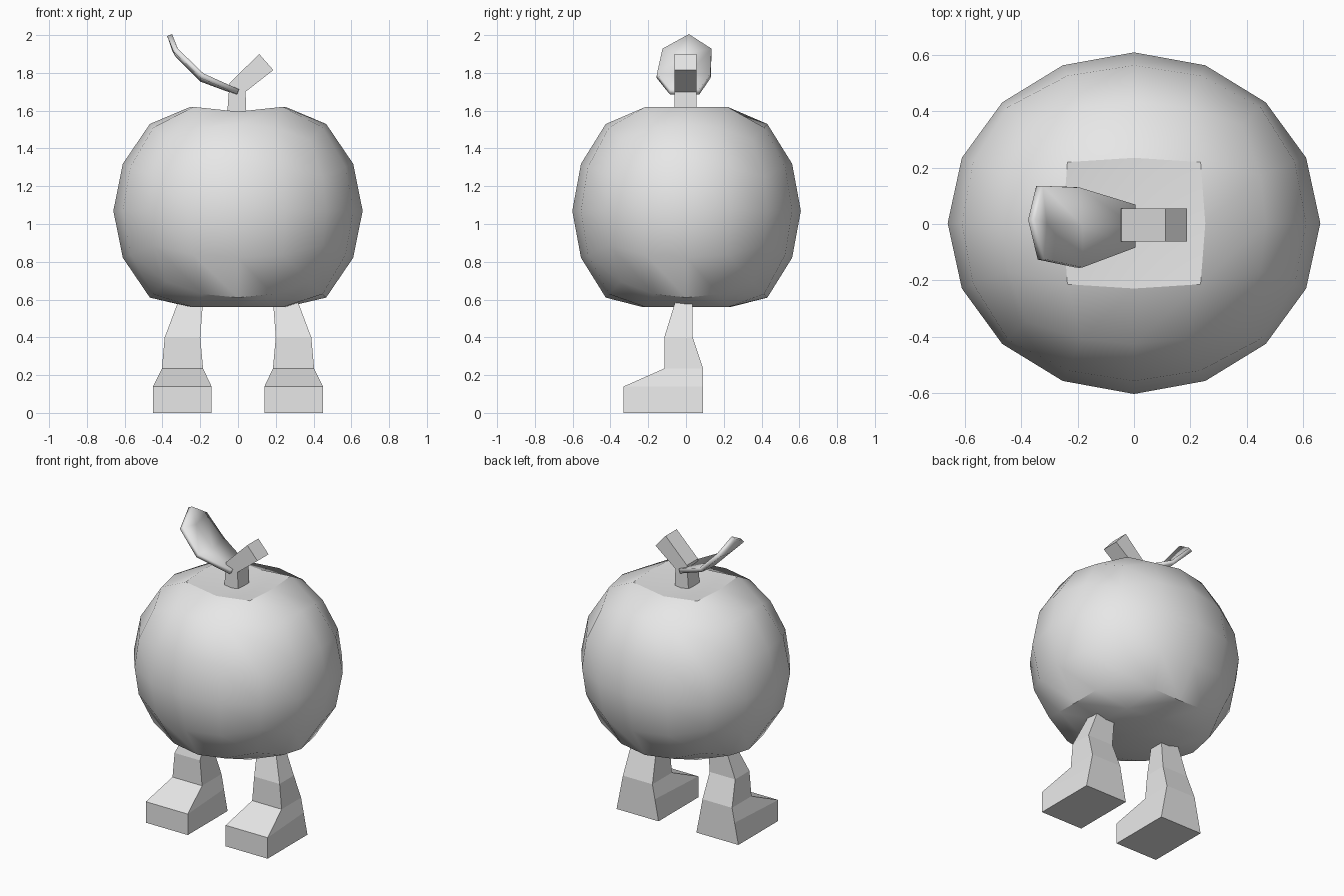
import bpy, bmesh, math
from mathutils import Vector

if "Cube" in bpy.data.objects:
    bpy.data.objects.remove(bpy.data.objects["Cube"])

grey = bpy.data.materials.new("plain grey")
grey.diffuse_color = (0.8, 0.8, 0.8, 1)
grey.use_nodes = True
grey.node_tree.nodes["Principled BSDF"].inputs["Base Color"].default_value = grey.diffuse_color


def finish(name, bm, crease=None):
    """Turn a bmesh into an object; crease is the smoothing angle in degrees."""
    bmesh.ops.recalc_face_normals(bm, faces=bm.faces[:])
    if crease:
        for f in bm.faces:
            f.smooth = True
        for e in bm.edges:
            if e.calc_face_angle(0) > math.radians(crease):
                e.smooth = False
    me = bpy.data.meshes.new(name)
    bm.to_mesh(me)
    bm.free()
    me.materials.append(grey)
    ob = bpy.data.objects.new(name, me)
    bpy.context.collection.objects.link(ob)
    return ob


def loft(rings):
    """Skin a stack of equal-sized vertex rings and cap both ends."""
    bm = bmesh.new()
    rows = [[bm.verts.new(p) for p in ring] for ring in rings]
    n = len(rows[0])
    for a, b in zip(rows, rows[1:]):
        for i in range(n):
            j = (i + 1) % n
            bm.faces.new((a[i], a[j], b[j], b[i]))
    bm.faces.new(rows[0])
    bm.faces.new(rows[-1])
    return bm


# Fruit body: gridded cube rounded to a ball, flat below and dipped on top
bm = bmesh.new()
bmesh.ops.create_cube(bm, size=2)
bmesh.ops.subdivide_edges(bm, edges=bm.edges[:], cuts=3, use_grid_fill=True)
top = set()
for v in bm.verts:
    grid = v.co.copy()
    d = Vector([math.tan(c * math.pi / 4) for c in grid]).normalized()
    v.co = (d.x * 0.66, d.y * 0.605 + 0.003, 1.07 + d.z * 0.65)
    if max(abs(grid.x), abs(grid.y)) < 0.9:
        if grid.z > 0.9:
            top.add(v)
            v.co.z = 1.595 if abs(grid.x) < 0.1 else 1.62
            if grid.length < 1.1:
                v.co.z = 1.58
        elif grid.z < -0.9:
            v.co.z = 0.56
dip = [f for f in bm.faces if all(v in top for v in f.verts)]
for e in bm.edges:
    if sum(f in dip for f in e.link_faces) == 1:
        e.smooth = False
finish("fruit_body", bm, 38)

# Legs with feet: z, inner x, outer x, front y, back y
sections = [(0, 0.14, 0.45, -0.33, 0.09),
            (0.235, 0.185, 0.403, -0.115, 0.09),
            (0.40, 0.20, 0.388, -0.115, 0.035),
            (0.66, 0.18, 0.29, -0.035, 0.035)]
for side, name in ((-1, "left_leg"), (1, "right_leg")):
    rings = []
    for z, xi, xo, yf, yb in sections:
        rings.append([(side * xi, yf, z), (side * xo, yf, z),
                      (side * xo, yb, z), (side * xi, yb, z)])
    # Toe cap: raised front edge, back corners stay on the sole's slope
    t = 0.14 / 0.235
    xi, xo = 0.14 + 0.045 * t, 0.45 - 0.047 * t
    rings.insert(1, [(side * 0.14, -0.33, 0.14), (side * 0.45, -0.33, 0.14),
                     (side * xo, 0.09, 0.14), (side * xi, 0.09, 0.14)])
    finish(name, loft(rings))

# Stem: square profile bent to the right
profile = [((-0.06, 1.55), (0.045, 1.55)),
           ((-0.045, 1.745), (0.04, 1.70)),
           ((0.112, 1.90), (0.187, 1.815))]
finish("stem", loft([[(a[0], -0.062, a[1]), (b[0], -0.062, b[1]),
                      (b[0], 0.055, b[1]), (a[0], 0.055, a[1])]
                     for a, b in profile]))

# Leaf: cupped blade, three points across each row, closing to a tip
rows = [[(0, -0.085, 1.70), (0, -0.01, 1.695), (0, 0.07, 1.70)],
        [(-0.19, -0.155, 1.785), (-0.19, -0.005, 1.765), (-0.20, 0.13, 1.785)],
        [(-0.33, -0.125, 1.92), (-0.32, 0.0, 1.895), (-0.335, 0.135, 1.92)]]
bm = bmesh.new()
grid = [[bm.verts.new(p) for p in r] for r in rows]
tip = bm.verts.new((-0.362, 0.015, 2.0))
for a, b in zip(grid, grid[1:]):
    for i in range(2):
        bm.faces.new((a[i], a[i + 1], b[i + 1], b[i]))
for i in range(2):
    bm.faces.new((grid[2][i], grid[2][i + 1], tip))
leaf = finish("leaf", bm, 40)
mod = leaf.modifiers.new("thickness", "SOLIDIFY")
mod.thickness = 0.028
mod.offset = 0
